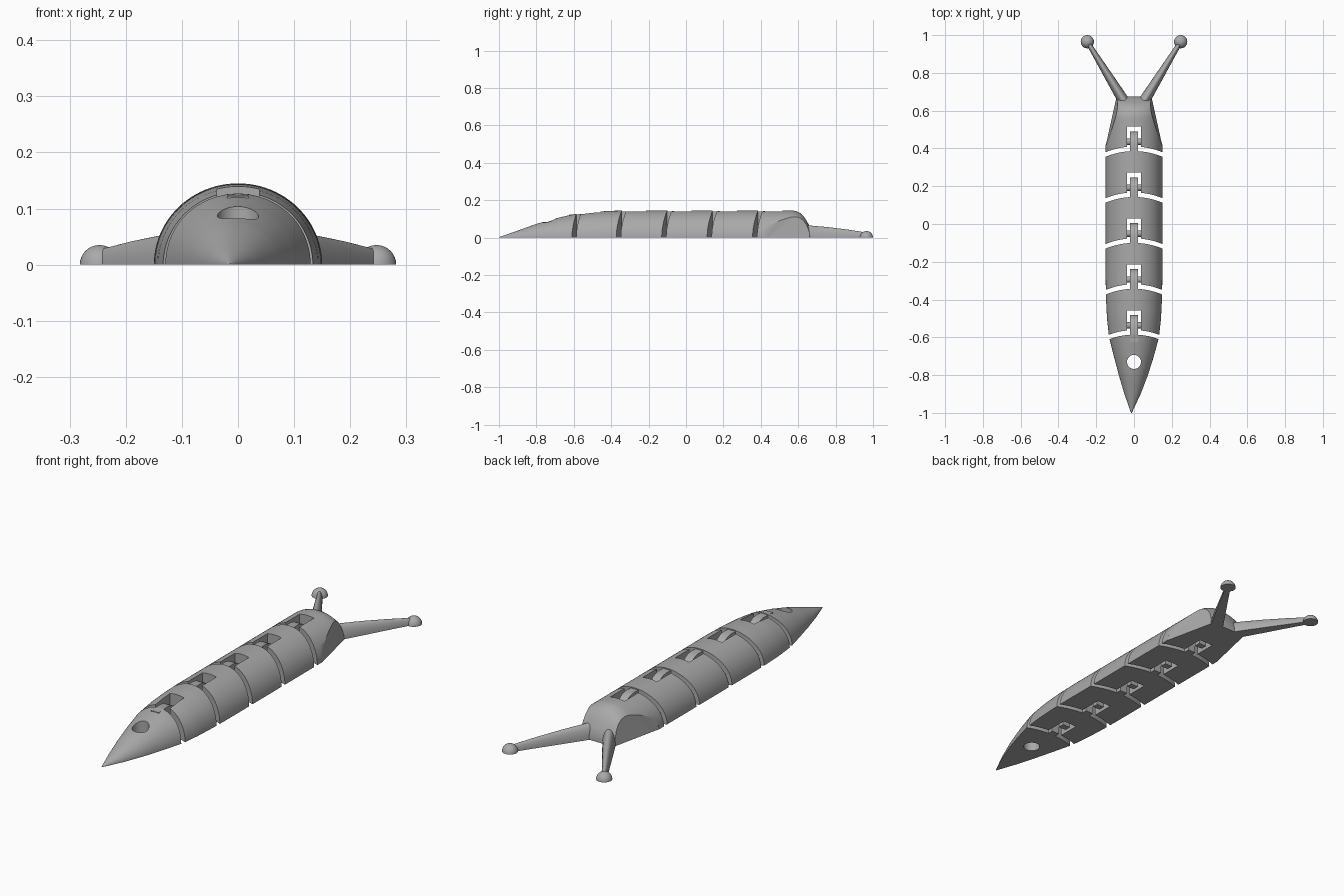
import bpy, bmesh, math
from mathutils import Vector

if "Cube" in bpy.data.objects:
    bpy.data.objects.remove(bpy.data.objects["Cube"])

grey = bpy.data.materials.new("grey plastic")
grey.diffuse_color = (0.4, 0.4, 0.4, 1)
grey.use_nodes = True
grey.node_tree.nodes["Principled BSDF"].inputs["Base Color"].default_value = grey.diffuse_color

# body profile: y, half width, height
PROFILE = [(-1, .002, .002), (-.9, .043, .037), (-.8, .077, .073), (-.7, .106, .102),
           (-.6, .132, .125), (-.5, .143, .137), (-.4, .148, .143), (-.3, .15, .145),
           (.57, .15, .145), (.59, .149, .141), (.61, .147, .131), (.63, .141, .113),
           (.645, .13, .09), (.66, .1, .062), (.675, .045, .03)]
SAG = 1.33        # curvature of the joint faces
PITCH = .243      # joint spacing
GAP = .024
JOINTS = [.41 - PITCH * i for i in range(5)]
N = 48


def size_at(y):
    y = min(max(y, PROFILE[0][0]), PROFILE[-1][0])
    for a, b in zip(PROFILE, PROFILE[1:]):
        if y <= b[0]:
            t = (y - a[0]) / (b[0] - a[0])
            return a[1] + (b[1] - a[1]) * t, a[2] + (b[2] - a[2]) * t
    return PROFILE[-1][1:]


def finish(bm, name):
    bmesh.ops.recalc_face_normals(bm, faces=bm.faces)
    me = bpy.data.meshes.new(name)
    bm.to_mesh(me)
    bm.free()
    ob = bpy.data.objects.new(name, me)
    bpy.context.collection.objects.link(ob)
    me.materials.append(grey)
    return ob


def smooth(ob):
    bpy.ops.object.select_all(action='DESELECT')
    ob.select_set(True)
    bpy.context.view_layer.objects.active = ob
    bpy.ops.object.shade_smooth_by_angle(angle=math.radians(30))


def body_part(name, y0, y1):
    """Half-round section with bowed ends and a flat underside."""
    ys = sorted({y0, y1} | {p[0] for p in PROFILE if y0 + .005 < p[0] < y1 - .005}
                | {y0 + (y1 - y0) * k / 8 for k in range(1, 8)})
    bm = bmesh.new()
    tops, bottoms = [], []
    for y in ys:
        fade = max(0, min(1, (.6 - y) / .15))
        top, low = [], []
        for i in range(N + 1):
            a = math.pi * i / N
            yy = y - fade * SAG * (size_at(y)[0] * math.cos(a)) ** 2
            w, h = size_at(yy)
            x = w * math.cos(a) - .014 * max(0, (-.6 - yy) / .4) ** 2
            top.append(bm.verts.new((x, yy, h * math.sin(a) if 0 < i < N else 0)))
            low.append(top[-1] if i in (0, N) else bm.verts.new((x, yy, 0)))
        tops.append(top)
        bottoms.append(low)
    for rows in (tops, bottoms):
        for r, s in zip(rows, rows[1:]):
            for i in range(N):
                bm.faces.new((r[i], r[i + 1], s[i + 1], s[i]))
    for e in (0, -1):
        t, b = tops[e], bottoms[e]
        for i in range(N):
            bm.faces.new(list(dict.fromkeys((t[i], t[i + 1], b[i + 1], b[i]))))
    return finish(bm, name)


def prism(name, points, x0, x1):
    """Extrude a (y, z) outline along x."""
    bm = bmesh.new()
    f = bm.faces.new([bm.verts.new((x0, y, z)) for y, z in points])
    new = bmesh.ops.extrude_face_region(bm, geom=[f])['geom']
    bmesh.ops.translate(bm, vec=(x1 - x0, 0, 0),
                        verts=[v for v in new if isinstance(v, bmesh.types.BMVert)])
    return finish(bm, name)


def cut(ob, cutter):
    m = ob.modifiers.new("cut", 'BOOLEAN')
    m.operation, m.solver, m.object = 'DIFFERENCE', 'EXACT', cutter
    bpy.context.view_layer.objects.active = ob
    bpy.ops.object.modifier_apply(modifier=m.name)
    bpy.data.objects.remove(cutter)


# body sections, each with a slot at its rear joint
names = ["head", "body_section_1", "body_section_2", "body_section_3", "body_section_4", "tail"]
parts = []
for i, name in enumerate(names):
    rear = JOINTS[i] if i < 5 else -1
    front = JOINTS[i - 1] - GAP if i else .675
    ob = body_part(name, rear, front)
    if i < 5:
        cut(ob, prism("slot", [(rear - .05, -.1), (rear + .105, -.1),
                               (rear + .105, .3), (rear - .05, .3)], -.037, .037))
    parts.append(ob)

# hole through the tail
bpy.ops.mesh.primitive_cylinder_add(vertices=48, radius=.037, depth=1, location=(0, -.73, 0))
cut(parts[-1], bpy.context.object)

# flattened cheeks on the head
for s in (1, -1):
    bm = bmesh.new()
    inner = [(.152, .42, -.02), (.1, .655, -.02), (.094, .70, -.02),
             (.128, .42, .2), (.063, .655, .2), (.052, .70, .2)]
    v = [bm.verts.new((s * x, y, z)) for x, y, z in inner]
    v += [bm.verts.new((s * .4, y, z)) for x, y, z in inner]
    bmesh.ops.convex_hull(bm, input=v)
    cut(parts[0], finish(bm, "cheek_cutter"))
for ob in parts:
    smooth(ob)

# hinges: a hook on the rear section wraps a pin in the front section
for i, g in enumerate(JOINTS):
    drop = .145 - size_at(g)[1]
    outline = [(-.06, 0), (-.06, .138), (.01, .141), (.035, .136), (.055, .126), (.07, .11),
               (.08, .085), (.08, 0), (.05, 0), (.05, .07), (.043, .087), (.026, .095),
               (.008, .087), (.002, .07), (.002, 0)]
    hook = prism(f"hinge_hook_{i + 1}", [(g + y, max(0, z - (drop if z else 0)))
                                         for y, z in outline], -.02, .02)
    smooth(hook)
    bpy.ops.mesh.primitive_cylinder_add(vertices=24, radius=.017, depth=.08,
                                        location=(0, g + .025, .06),
                                        rotation=(0, math.pi / 2, 0))
    pin = bpy.context.object
    pin.name = f"hinge_pin_{i + 1}"
    pin.data.materials.append(grey)
    smooth(pin)

# eye stalks and eyes: half-round, flat underneath
for s, side in ((1, "right"), (-1, "left")):
    a, b = Vector((s * .05, .645, 0)), Vector((s * .247, .965, 0))
    across = (b - a).normalized().cross(Vector((0, 0, 1)))
    bm = bmesh.new()
    rings = []
    for t, w, h in ((0, .03, .066), (.35, .024, .056), (.7, .017, .042), (1, .012, .027)):
        c = a.lerp(b, t)
        rings.append([bm.verts.new(c + across * w * math.cos(math.pi * k / 16)
                                   + Vector((0, 0, h * math.sin(math.pi * k / 16))))
                      for k in range(17)])
    for r, q in zip(rings, rings[1:]):
        for k in range(17):
            n = (k + 1) % 17
            bm.faces.new((r[k], r[n], q[n], q[k]))
    bm.faces.new(rings[0])
    bm.faces.new(rings[-1])
    smooth(finish(bm, f"eye_stalk_{side}"))

    bm = bmesh.new()
    bmesh.ops.create_uvsphere(bm, u_segments=32, v_segments=16, radius=.035)
    cutres = bmesh.ops.bisect_plane(bm, geom=bm.verts[:] + bm.edges[:] + bm.faces[:],
                                    plane_co=(0, 0, 0), plane_no=(0, 0, -1), clear_outer=True)
    bmesh.ops.holes_fill(bm, edges=[e for e in bm.edges if e.is_boundary])
    bmesh.ops.translate(bm, verts=bm.verts, vec=b)
    smooth(finish(bm, f"eye_{side}"))
